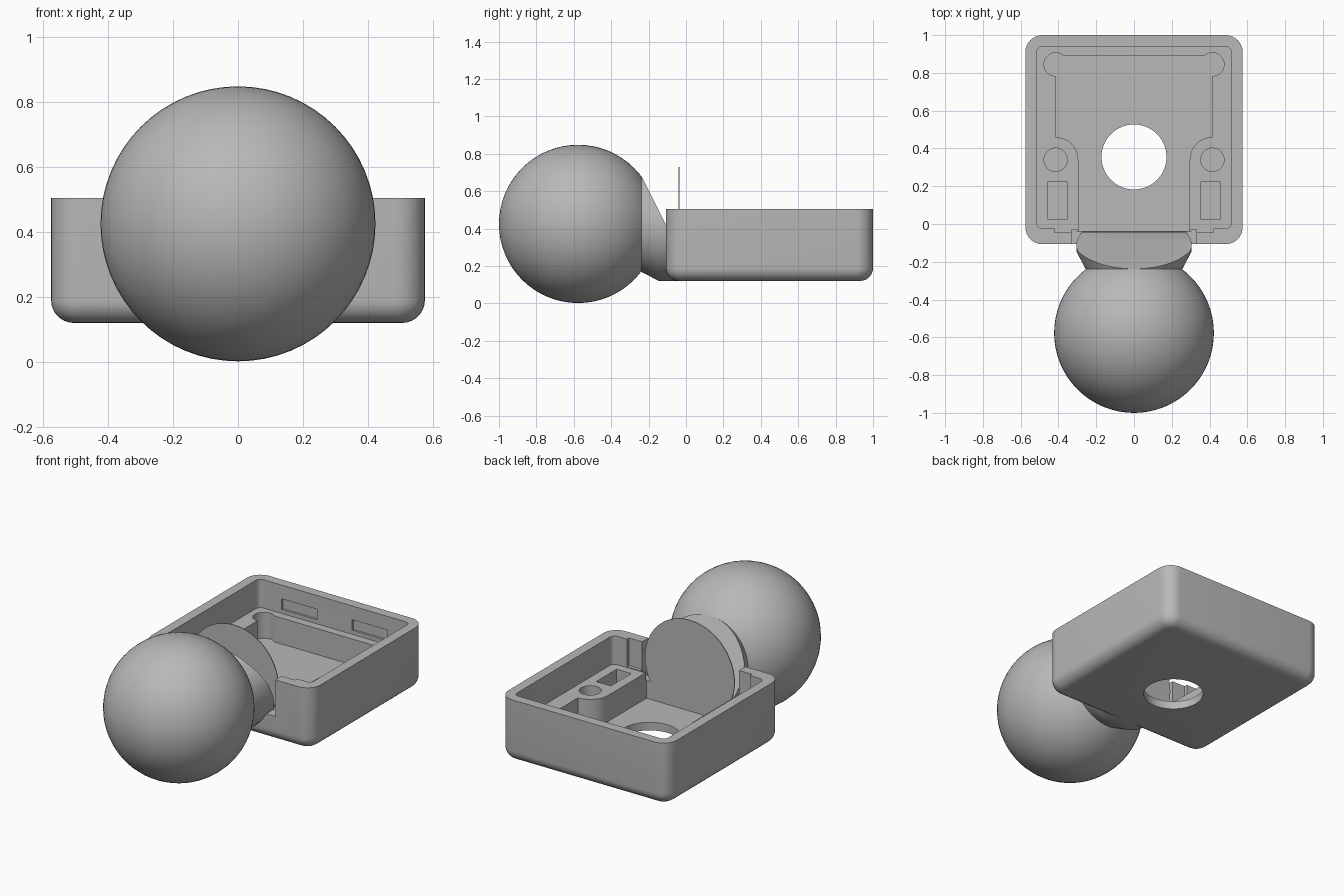
import bpy, bmesh
from math import sin, cos, pi, radians
from mathutils import Vector, Matrix

cube = bpy.data.objects.get("Cube")
if cube:
    bpy.data.objects.remove(cube, do_unlink=True)

GREY = (0.48, 0.48, 0.48, 1)
grey = bpy.data.materials.new("plain grey")
grey.use_nodes = True
grey.diffuse_color = GREY
grey.node_tree.nodes["Principled BSDF"].inputs["Base Color"].default_value = GREY


def add_object(name, bm):
    bmesh.ops.recalc_face_normals(bm, faces=bm.faces[:])
    mesh = bpy.data.meshes.new(name)
    bm.to_mesh(mesh)
    bm.free()
    mesh.materials.append(grey)
    ob = bpy.data.objects.new(name, mesh)
    bpy.context.collection.objects.link(ob)
    return ob


def activate(ob):
    bpy.ops.object.select_all(action='DESELECT')
    ob.select_set(True)
    bpy.context.view_layer.objects.active = ob


def smooth(ob):
    activate(ob)
    bpy.ops.object.shade_smooth_by_angle(angle=radians(30))


def arc(cx, cy, r, a0, a1, n):
    angles = [radians(a0 + (a1 - a0) * i / n) for i in range(n + 1)]
    return [(cx + r * cos(a), cy + r * sin(a)) for a in angles]


def rect(x0, x1, y0, y1):
    return [(x0, y0), (x1, y0), (x1, y1), (x0, y1)]


def rounded_rect(x, y0, y1, r, n):
    return (arc(x - r, y0 + r, r, -90, 0, n) + arc(x - r, y1 - r, r, 0, 90, n)
            + arc(r - x, y1 - r, r, 90, 180, n) + arc(r - x, y0 + r, r, 180, 270, n))


def prism(outline, z0, z1):
    bm = bmesh.new()
    base = bm.faces.new([bm.verts.new((x, y, z0)) for x, y in outline])
    top = bmesh.ops.extrude_face_region(bm, geom=[base])["geom"]
    verts = [v for v in top if isinstance(v, bmesh.types.BMVert)]
    bmesh.ops.translate(bm, verts=verts, vec=(0, 0, z1 - z0))
    return bm


def cut(ob, outline, z0, z1):
    cutter = add_object("cutter", prism(outline, z0, z1))
    cutter.hide_render = True
    mod = ob.modifiers.new("cut", 'BOOLEAN')
    mod.operation, mod.solver, mod.object = 'DIFFERENCE', 'EXACT', cutter
    activate(ob)
    bpy.ops.object.modifier_apply(modifier=mod.name)
    bpy.data.objects.remove(cutter, do_unlink=True)


# Tray: rounded block with a rounded bottom edge
BOTTOM, FLOOR, LEDGE, RIM, ABOVE = 0.12, 0.17, 0.33, 0.505, 0.7
bm = prism(rounded_rect(0.575, -0.107, 1.0, 0.09, 8), BOTTOM, RIM)
low = [e for e in bm.edges if all(v.co.z < BOTTOM + 0.01 for v in e.verts)]
bmesh.ops.bevel(bm, geom=low, offset=0.07, segments=7, profile=0.5, affect='EDGES')
tray = add_object("tray", bm)

# Upper recess, then the deeper pocket that leaves the ledge and two bosses
cut(tray, rounded_rect(0.515, -0.025, 0.94, 0.03, 4), LEDGE, ABOVE)
side = [(0.295, -0.037)] + arc(0.415, 0.34, 0.12, 180, 90, 10) + [(0.415, 0.89)]
cut(tray, side + [(-x, y) for x, y in reversed(side)], FLOOR, ABOVE)

# Screw holes, slots and wall recesses on both sides
for s in (-1, 1):
    cut(tray, arc(s * 0.415, 0.845, 0.062, 0, 350, 35), FLOOR, LEDGE + 0.05)
    cut(tray, arc(s * 0.415, 0.34, 0.062, 0, 350, 35), FLOOR, LEDGE + 0.05)
    cut(tray, rect(s * 0.405 - 0.05, s * 0.405 + 0.05, 0.025, 0.225), 0.2, LEDGE + 0.05)
    cut(tray, rect(s * 0.24 - 0.12, s * 0.24 + 0.12, 0.9, 0.953), 0.355, 0.42)

# Hole through the floor and the opening in the front wall
cut(tray, arc(0, 0.355, 0.172, 0, 354, 59), 0, LEDGE)
cut(tray, rect(-0.42, 0.42, -0.045, 0.01), LEDGE + 0.005, ABOVE)
cut(tray, rect(-0.33, 0.33, -0.2, -0.03), 0.28, ABOVE)
smooth(tray)

# Ball with a flat cut where it meets the neck
MID, JOIN = 0.425, -0.237
bm = bmesh.new()
bmesh.ops.create_uvsphere(bm, u_segments=64, v_segments=32, radius=0.423)
bmesh.ops.transform(bm, verts=bm.verts[:],
                    matrix=Matrix.Translation((0, -0.577, MID)) @ Matrix.Rotation(pi / 2, 4, 'X'))


def slice_off(bm, point, normal):
    geom = bm.verts[:] + bm.edges[:] + bm.faces[:]
    bmesh.ops.bisect_plane(bm, geom=geom, plane_co=point, plane_no=normal, clear_outer=True)
    bmesh.ops.holes_fill(bm, edges=[e for e in bm.edges if e.is_boundary], sides=0)


slice_off(bm, Vector((0, JOIN, MID)), Vector((0, 1, 0)))
smooth(add_object("ball", bm))


def lathe(profile, n=64):
    bm = bmesh.new()
    rings = [[bm.verts.new((r * cos(2 * pi * i / n), y, MID + r * sin(2 * pi * i / n)))
              for i in range(n)] for r, y in profile]
    for a, b in zip(rings, rings[1:]):
        for i in range(n):
            j = (i + 1) % n
            bm.faces.new((a[i], a[j], b[j], b[i]))
    bm.faces.new(rings[0])
    bm.faces.new(rings[-1])
    bmesh.ops.recalc_face_normals(bm, faces=bm.faces[:])
    return bm


# Flared neck, sliced by a slope that falls towards the tray
bm = lathe([(0.257, JOIN), (0.305, -0.145), (0.305, -0.042)])
slice_off(bm, Vector((0, JOIN, MID + 0.255)), Vector((0, 2, 1)).normalized())
smooth(add_object("neck", bm))

# Thin round plate standing at the front of the tray
smooth(add_object("end_plate", lathe([(0.305, -0.041), (0.305, -0.036)])))
